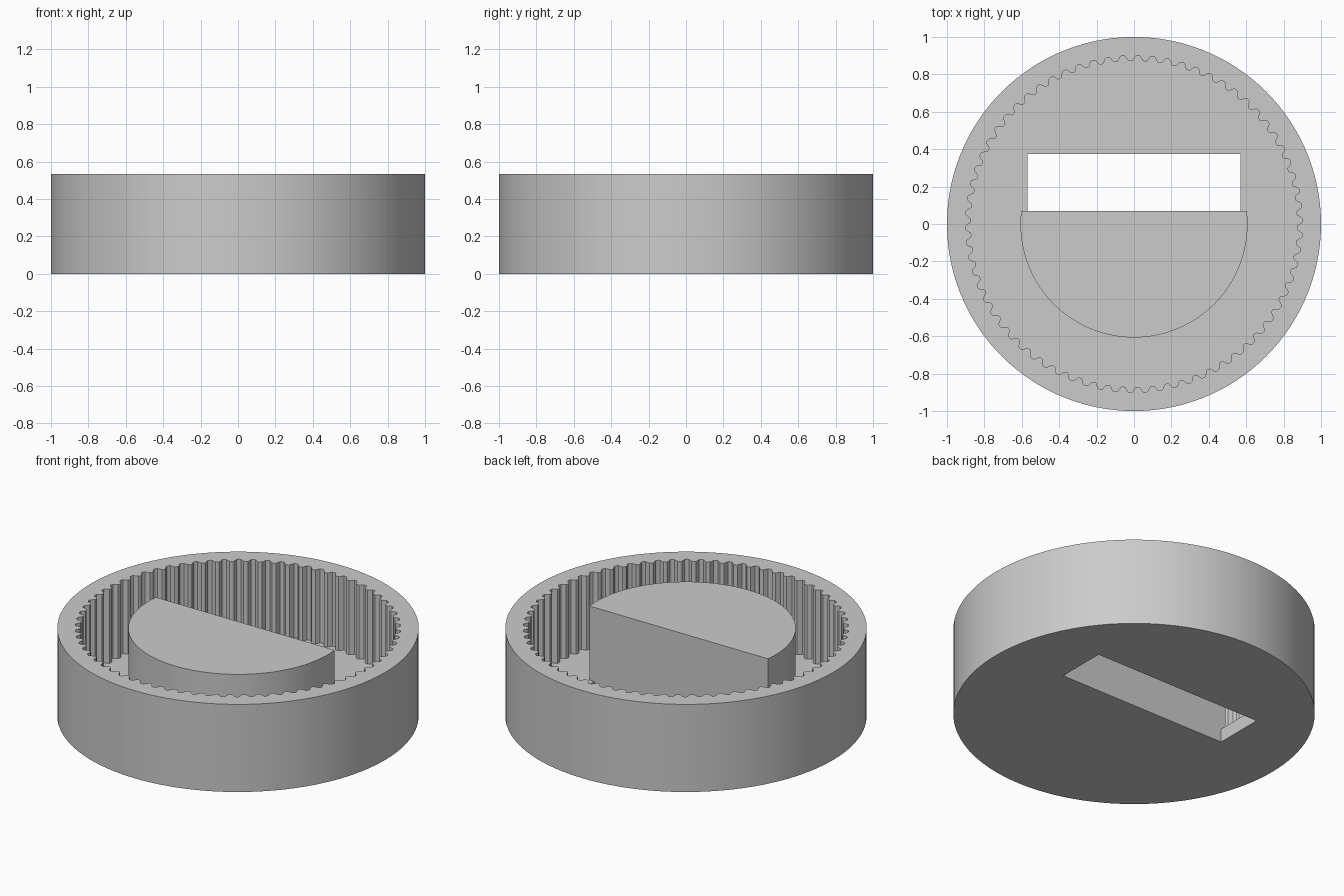
import bpy, bmesh
from math import pi, sin, cos, asin

HEIGHT, FLOOR = 0.535, 0.083
TEETH, STEPS = 70, 10
CHORD_Y, HUB_R = 0.07, 0.607

if "Cube" in bpy.data.objects:
    bpy.data.objects.remove(bpy.data.objects["Cube"])

grey = bpy.data.materials.new("light grey")
grey.use_nodes = True
colour = (0.6, 0.6, 0.6, 1)
grey.diffuse_color = colour
grey.node_tree.nodes["Principled BSDF"].inputs["Base Color"].default_value = colour


def prism(name, outline, z0, z1):
    """Extrude a closed outline between two heights."""
    bm = bmesh.new()
    base = bm.faces.new([bm.verts.new((x, y, z0)) for x, y in outline])
    top = bmesh.ops.extrude_face_region(bm, geom=[base])["geom"]
    bmesh.ops.translate(bm, vec=(0, 0, z1 - z0),
                        verts=[g for g in top if isinstance(g, bmesh.types.BMVert)])
    bmesh.ops.recalc_face_normals(bm, faces=bm.faces)
    mesh = bpy.data.meshes.new(name)
    bm.to_mesh(mesh)
    bm.free()
    mesh.materials.append(grey)
    obj = bpy.data.objects.new(name, mesh)
    bpy.context.collection.objects.link(obj)
    return obj


def activate(obj):
    bpy.ops.object.select_all(action="DESELECT")
    obj.select_set(True)
    bpy.context.view_layer.objects.active = obj


def cut(obj, cutter):
    """Subtract the cutter and discard it."""
    mod = obj.modifiers.new("cut", "BOOLEAN")
    mod.operation, mod.solver, mod.object = "DIFFERENCE", "EXACT", cutter
    activate(obj)
    bpy.ops.object.modifier_apply(modifier=mod.name)
    bpy.data.objects.remove(cutter)


def arc(radius, start, end, n):
    angles = [start + (end - start) * i / n for i in range(n + 1)]
    return [(radius * cos(a), radius * sin(a)) for a in angles]


# Round cup body
body = prism("cup_body", arc(1, 0, 2 * pi, 120)[:-1], 0, HEIGHT)

# Cavity with rounded teeth around its wall
count = TEETH * STEPS
cavity = []
for i in range(count):
    a = 2 * pi * i / count
    wave = max(-1, min(1, 1.4 * sin(TEETH * a)))
    r = 0.886 + 0.015 * wave
    cavity.append((r * cos(a), r * sin(a)))
cut(body, prism("cavity_cutter", cavity, FLOOR, HEIGHT + 0.1))

# Rectangular slot through the floor
slot = [(-0.57, CHORD_Y), (0.57, CHORD_Y), (0.57, 0.375), (-0.57, 0.375)]
cut(body, prism("slot_cutter", slot, -0.1, FLOOR + 0.1))

# Part-round block standing on the floor, flat side along the slot
edge = asin(CHORD_Y / HUB_R)
block = prism("half_round_block", arc(HUB_R, -pi - edge, edge, 72), FLOOR, HEIGHT)

for part in (body, block):
    activate(part)
    bpy.ops.object.shade_smooth_by_angle(angle=pi / 6)
